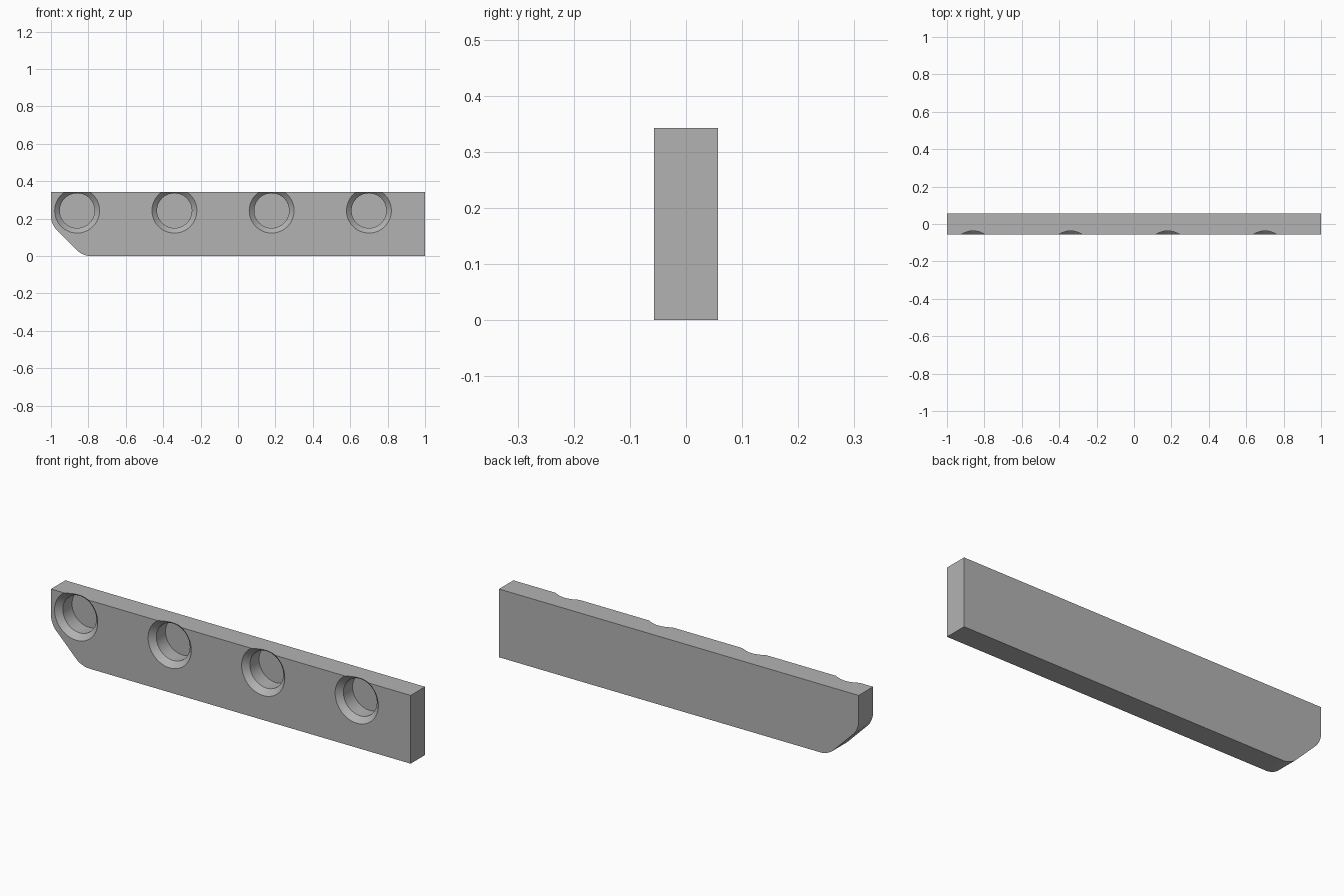
import bpy, bmesh, math
from mathutils import Vector, Matrix

if "Cube" in bpy.data.objects:
    bpy.data.objects.remove(bpy.data.objects["Cube"], do_unlink=True)

HALF_T = 0.057       # half thickness of the bar
HEIGHT = 0.343
HOLE_Z = 0.243
HOLE_R = 0.093
FLOOR_Y = 0.043      # bottom of the blind holes
SINK = 0.027         # depth of the countersink

grey = bpy.data.materials.new("plain grey")
grey.use_nodes = True
colour = (0.45, 0.45, 0.45, 1)
grey.diffuse_color = colour
grey.node_tree.nodes["Principled BSDF"].inputs["Base Color"].default_value = colour


def make_object(name, bm):
    bmesh.ops.recalc_face_normals(bm, faces=bm.faces)
    mesh = bpy.data.meshes.new(name)
    bm.to_mesh(mesh)
    bm.free()
    mesh.materials.append(grey)
    obj = bpy.data.objects.new(name, mesh)
    bpy.context.collection.objects.link(obj)
    return obj


# Bar: side outline with one cut corner, extruded through its thickness
bm = bmesh.new()
outline = [(-0.83, 0), (1, 0), (1, HEIGHT), (-1, HEIGHT), (-1, 0.17)]
face = bm.faces.new([bm.verts.new((x, -HALF_T, z)) for x, z in outline])
ext = bmesh.ops.extrude_face_region(bm, geom=[face])
bmesh.ops.translate(bm, vec=(0, 2 * HALF_T, 0),
                    verts=[v for v in ext["geom"] if isinstance(v, bmesh.types.BMVert)])

# Round both ends of the cut corner
corner_edges = [e for e in bm.edges
                if abs(e.verts[0].co.y - e.verts[1].co.y) > HALF_T
                and e.verts[0].co.x < -0.8 and e.verts[0].co.z < 0.2]
bmesh.ops.bevel(bm, geom=corner_edges, offset=0.04, segments=8,
                profile=0.5, affect='EDGES')
bar = make_object("bar", bm)

# Cutter: countersunk hole profile, turned about the y axis and repeated
bm = bmesh.new()
over = 0.02
profile = [(0, -HALF_T - over), (HOLE_R + SINK + over, -HALF_T - over),
           (HOLE_R, -HALF_T + SINK), (HOLE_R, FLOOR_Y), (0, FLOOR_Y)]
for i in range(4):
    centre = Vector((-0.86 + 0.52 * i, 0, HOLE_Z))
    verts = [bm.verts.new(centre + Vector((r, y, 0))) for r, y in profile]
    edges = [bm.edges.new(pair) for pair in zip(verts, verts[1:])]
    bmesh.ops.spin(bm, geom=verts + edges, cent=centre, axis=(0, 1, 0),
                   angle=math.tau, steps=64, use_merge=True)
bmesh.ops.remove_doubles(bm, verts=bm.verts, dist=0.0001)
cutter = make_object("hole_cutter", bm)
cutter.hide_render = True

# Cut the holes, then drop the cutter
mod = bar.modifiers.new("holes", 'BOOLEAN')
mod.operation = 'DIFFERENCE'
mod.solver = 'EXACT'
mod.object = cutter
bpy.ops.object.select_all(action='DESELECT')
bar.select_set(True)
bpy.context.view_layer.objects.active = bar
bpy.ops.object.modifier_apply(modifier=mod.name)
bpy.data.objects.remove(cutter, do_unlink=True)
bpy.ops.object.shade_smooth_by_angle(angle=math.radians(30))
